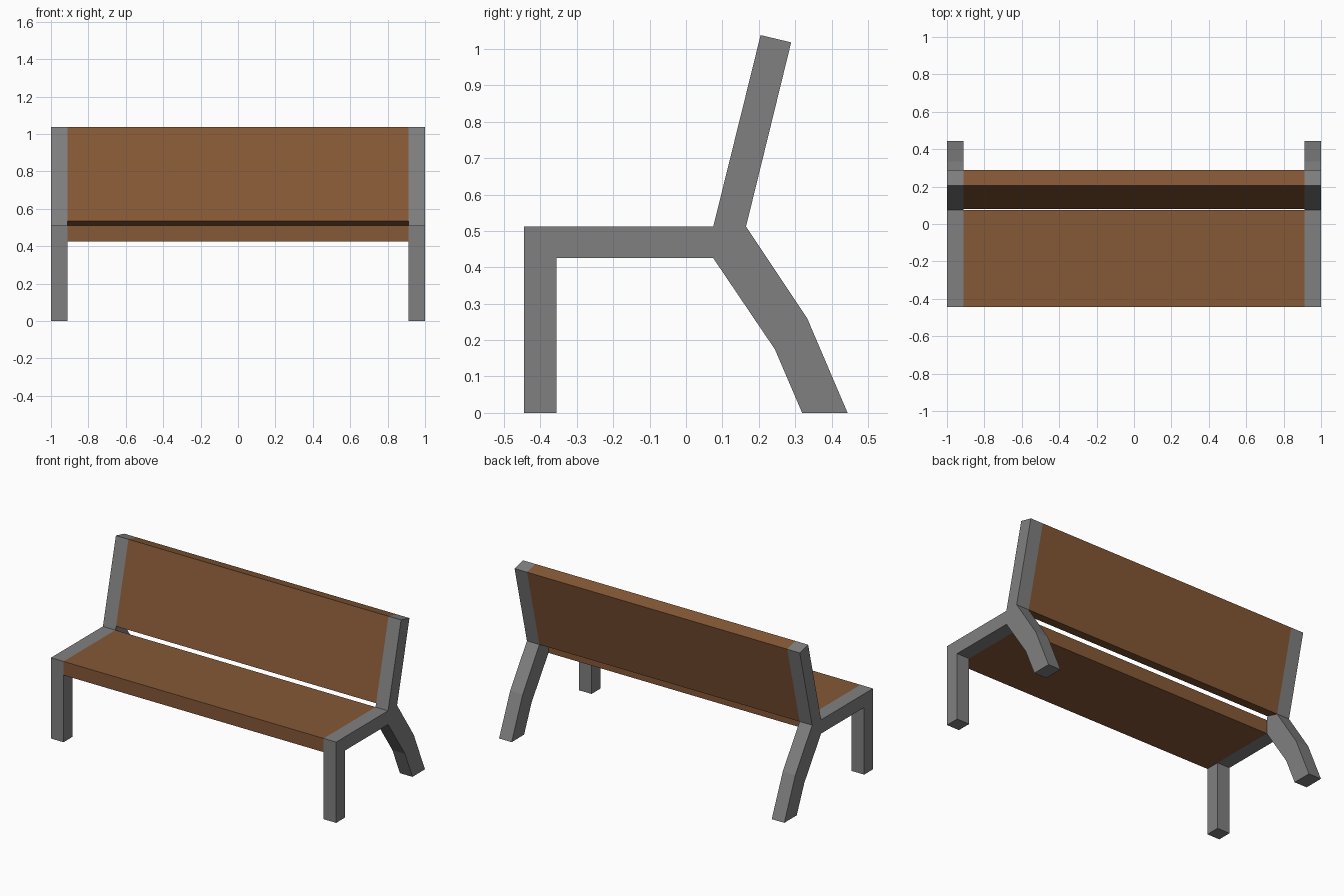
import bpy, bmesh

if "Cube" in bpy.data.objects:
    bpy.data.objects.remove(bpy.data.objects["Cube"])


def material(name, color):
    m = bpy.data.materials.new(name)
    m.diffuse_color = (*color, 1)
    m.use_nodes = True
    m.node_tree.nodes["Principled BSDF"].inputs["Base Color"].default_value = m.diffuse_color
    return m


def extrude_profile(name, points, x0, x1, mat):
    """Solid from a (y, z) side profile, extruded along x."""
    bm = bmesh.new()
    face = bm.faces.new([bm.verts.new((x0, y, z)) for y, z in points])
    ext = bmesh.ops.extrude_face_region(bm, geom=[face])
    verts = [v for v in ext["geom"] if isinstance(v, bmesh.types.BMVert)]
    bmesh.ops.translate(bm, verts=verts, vec=(x1 - x0, 0, 0))
    bmesh.ops.recalc_face_normals(bm, faces=bm.faces)
    mesh = bpy.data.meshes.new(name)
    bm.to_mesh(mesh)
    bm.free()
    mesh.materials.append(mat)
    obj = bpy.data.objects.new(name, mesh)
    bpy.context.collection.objects.link(obj)
    return obj


grey = material("grey metal", (0.216, 0.216, 0.216))
wood = material("brown wood", (0.235, 0.098, 0.037))

# Side frames: front leg, armless seat rail, back post and bent rear leg
frame = [(-0.445, 0), (-0.356, 0), (-0.356, 0.425), (0.075, 0.425),
         (0.244, 0.175), (0.319, 0), (0.444, 0), (0.333, 0.26),
         (0.165, 0.512), (0.289, 1.018), (0.205, 1.038), (0.075, 0.512),
         (-0.445, 0.512)]
for side, s in (("left", -1), ("right", 1)):
    extrude_profile(side + "_side_frame", frame, s * 0.912, s * 1.0, grey)

# Seat and tilted backrest between the frames
seat = [(-0.445, 0.425), (0.075, 0.425), (0.075, 0.512), (-0.445, 0.512)]
back = [(0.081, 0.534), (0.165, 0.512), (0.289, 1.018), (0.205, 1.038)]
extrude_profile("seat", seat, -0.912, 0.912, wood)
extrude_profile("backrest", back, -0.912, 0.912, wood)
